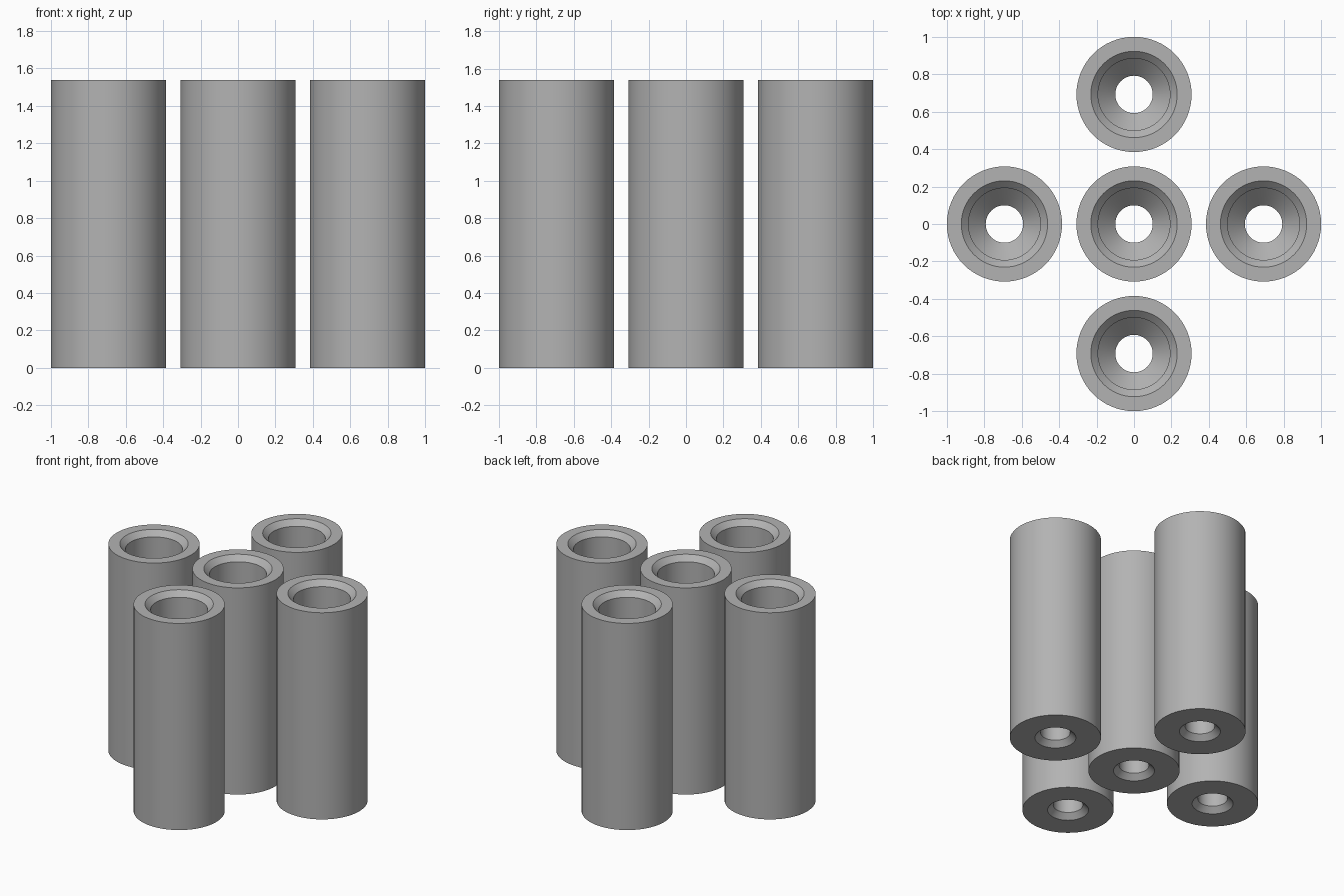
import bpy, bmesh, math

if "Cube" in bpy.data.objects:
    bpy.data.objects.remove(bpy.data.objects["Cube"])

U = 1 / 13          # one design unit
SEG = 64

grey = bpy.data.materials.new("grey")
grey.diffuse_color = (0.45, 0.45, 0.45, 1)
grey.use_nodes = True
grey.node_tree.nodes["Principled BSDF"].inputs["Base Color"].default_value = grey.diffuse_color

# Closed cross-section (radius, height): outer wall, chamfered bore, countersink, throat
PROFILE = [(4, 0), (4, 20), (3, 20), (2.5, 19.5), (2.5, 4.2),
           (1.3, 3), (1.3, 0.5), (1.8, 0)]


def spacer(name, x, y):
    bm = bmesh.new()
    rings = []
    for r, z in PROFILE:
        rings.append([bm.verts.new((r * U * math.cos(2 * math.pi * i / SEG),
                                    r * U * math.sin(2 * math.pi * i / SEG),
                                    z * U)) for i in range(SEG)])
    for a, b in zip(rings, rings[1:] + rings[:1]):
        for i in range(SEG):
            j = (i + 1) % SEG
            bm.faces.new((a[i], a[j], b[j], b[i]))
    bmesh.ops.recalc_face_normals(bm, faces=bm.faces)
    mesh = bpy.data.meshes.new(name)
    bm.to_mesh(mesh)
    bm.free()
    mesh.materials.append(grey)
    ob = bpy.data.objects.new(name, mesh)
    ob.location = (x, y, 0)
    bpy.context.collection.objects.link(ob)
    bpy.ops.object.select_all(action='DESELECT')
    ob.select_set(True)
    bpy.context.view_layer.objects.active = ob
    bpy.ops.object.shade_smooth_by_angle(angle=math.radians(30))


# Five tubes in a plus layout
P = 9 * U
for name, x, y in [("centre_tube", 0, 0), ("left_tube", -P, 0), ("right_tube", P, 0),
                   ("front_tube", 0, -P), ("back_tube", 0, P)]:
    spacer(name, x, y)
